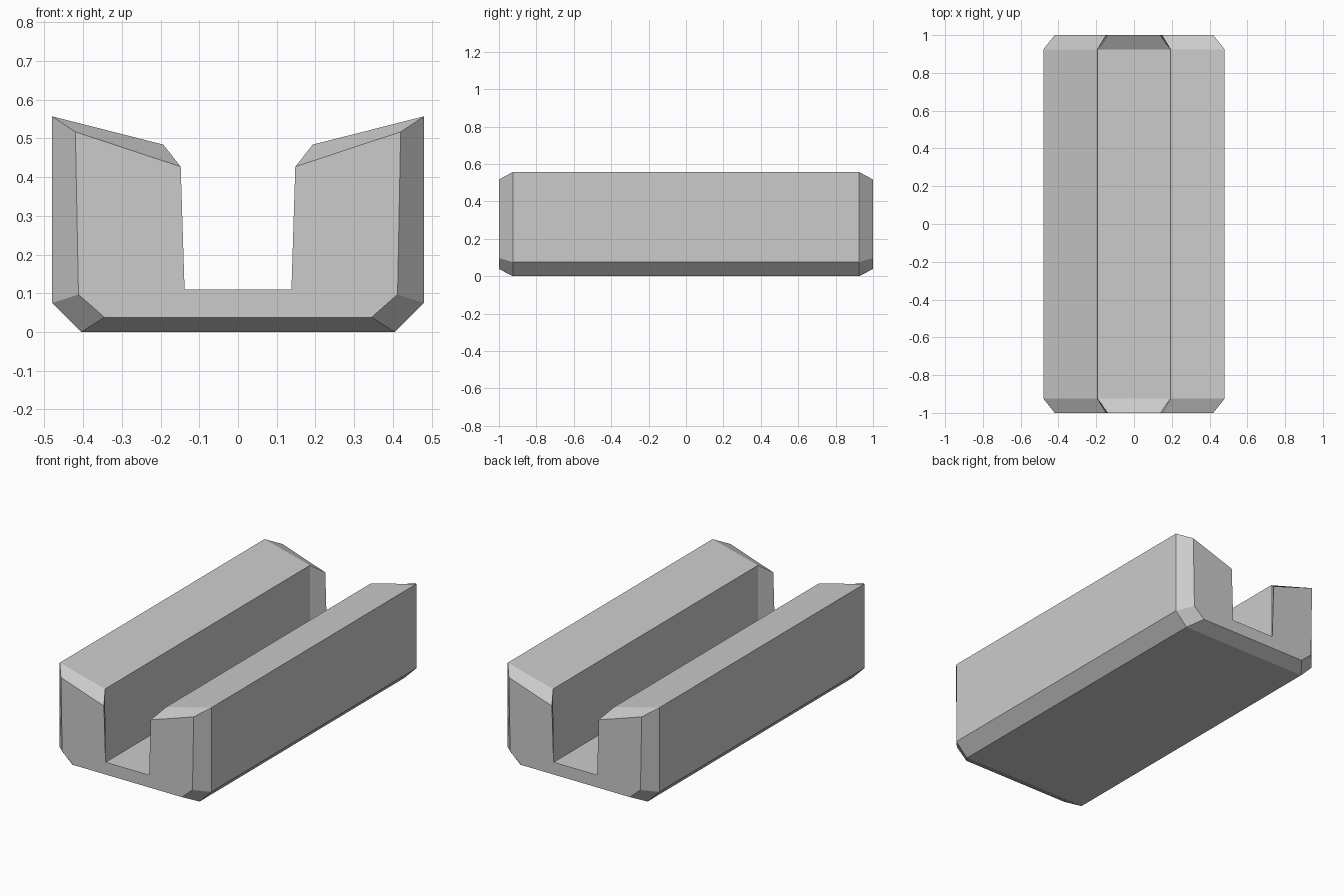
import bpy, bmesh

if "Cube" in bpy.data.objects:
    bpy.data.objects.remove(bpy.data.objects["Cube"])

# Half cross-sections (x, z), from underside round to the groove floor
BODY = [(0.405, 0.0), (0.48, 0.075), (0.48, 0.557), (0.193, 0.484), (0.19, 0.065)]
END = [(0.345, 0.038), (0.412, 0.097), (0.42, 0.517), (0.148, 0.427), (0.138, 0.11)]


def ring(bm, half, y):
    pts = half + [(-x, z) for x, z in reversed(half)]
    return [bm.verts.new((x, y, z)) for x, z in pts]


def loft(name, stations):
    bm = bmesh.new()
    rings = [ring(bm, half, y) for half, y in stations]
    n = len(rings[0])
    for a, b in zip(rings, rings[1:]):
        for i in range(n):
            j = (i + 1) % n
            bm.faces.new((a[i], a[j], b[j], b[i]))
    # Each end cap: two uprights and the web under the groove
    for r in (rings[0], rings[-1]):
        bm.faces.new(r[0:5])
        bm.faces.new(r[5:10])
        bm.faces.new((r[0], r[4], r[5], r[9]))
    bmesh.ops.recalc_face_normals(bm, faces=bm.faces)
    mesh = bpy.data.meshes.new(name)
    bm.to_mesh(mesh)
    bm.free()
    obj = bpy.data.objects.new(name, mesh)
    bpy.context.collection.objects.link(obj)
    return obj


# Grooved rail body with tapered ends and one joint line along its length
loft("grooved_rail", [(END, -1.0), (BODY, -0.925), (BODY, 0.43), (BODY, 0.925), (END, 1.0)])
